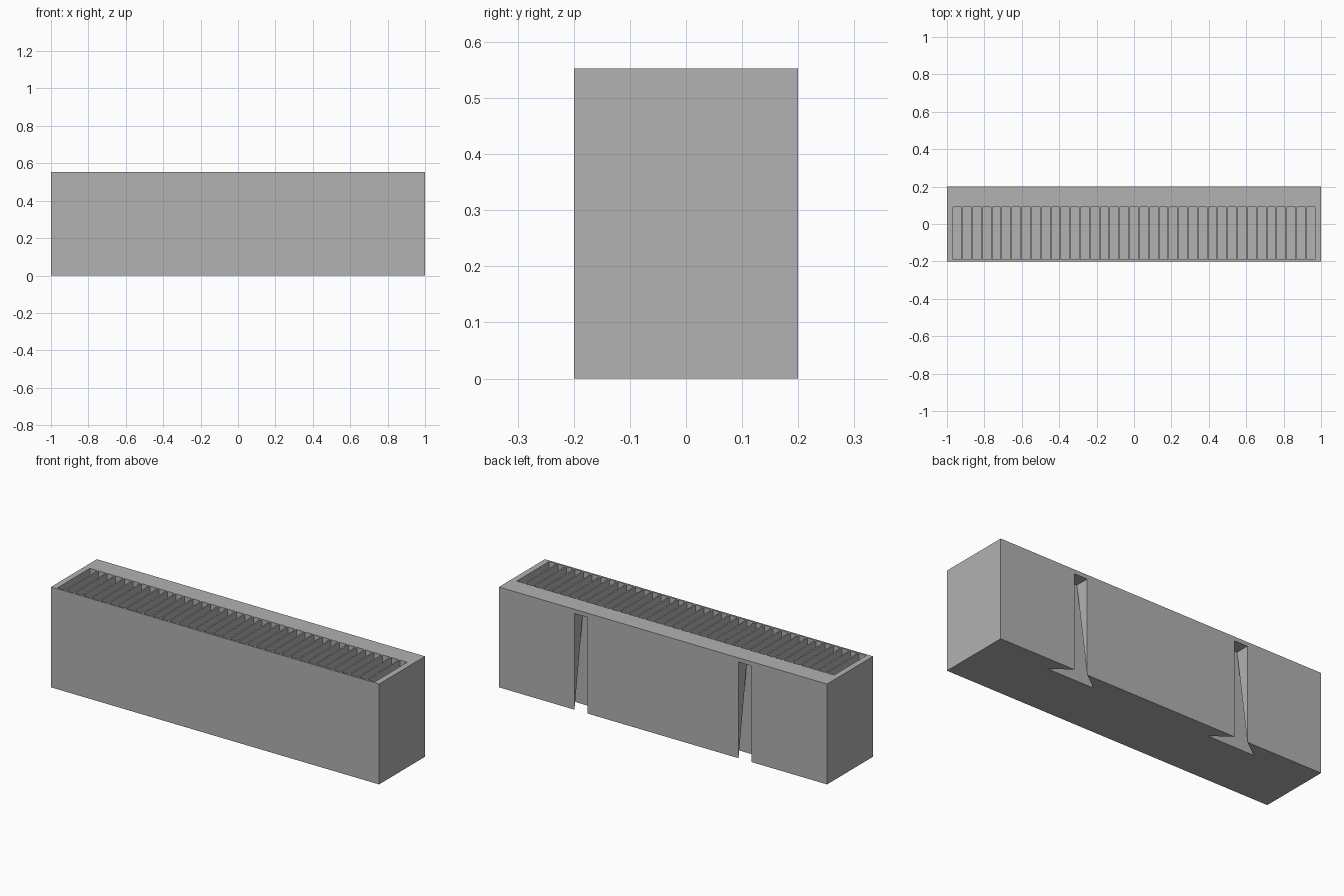
import bpy, bmesh
from mathutils import Matrix, Vector

if "Cube" in bpy.data.objects:
    bpy.data.objects.remove(bpy.data.objects["Cube"], do_unlink=True)

HEIGHT, HALF_DEPTH = 0.553, 0.2
SLOTS, PITCH, SLOT_WIDTH = 37, 0.0525, 0.0445
NECK, FLARE, INNER_Y, MOUNT_TOP = 0.04, 0.145, 0.123, 0.53

grey = bpy.data.materials.new("plain grey")
grey.use_nodes = True
colour = (0.445, 0.445, 0.445, 1)
grey.diffuse_color = colour
grey.node_tree.nodes["Principled BSDF"].inputs["Base Color"].default_value = colour


def add_box(bm, low, high):
    low, high = Vector(low), Vector(high)
    matrix = Matrix.Translation((low + high) / 2) @ Matrix.Diagonal((*(high - low), 1))
    bmesh.ops.create_cube(bm, size=1, matrix=matrix)


def finish(bm, name):
    bmesh.ops.recalc_face_normals(bm, faces=bm.faces)
    mesh = bpy.data.meshes.new(name)
    bm.to_mesh(mesh)
    bm.free()
    mesh.materials.append(grey)
    obj = bpy.data.objects.new(name, mesh)
    bpy.context.collection.objects.link(obj)
    return obj


def cut(target, cutter):
    mod = target.modifiers.new("cut", "BOOLEAN")
    mod.operation, mod.solver, mod.object = "DIFFERENCE", "EXACT", cutter
    cutter.hide_render = True
    bpy.context.view_layer.objects.active = target
    bpy.ops.object.modifier_apply(modifier=mod.name)
    bpy.data.objects.remove(cutter, do_unlink=True)


# Solid block
bm = bmesh.new()
add_box(bm, (-1, -HALF_DEPTH, 0), (1, HALF_DEPTH, HEIGHT))
body = finish(bm, "slotted_holder")

# Row of deep slots open at the top
bm = bmesh.new()
for i in range(SLOTS):
    x = (i - (SLOTS - 1) / 2) * PITCH
    add_box(bm, (x - SLOT_WIDTH / 2, -0.19, 0.02), (x + SLOT_WIDTH / 2, 0.092, 1))
cut(body, finish(bm, "slot_cutter"))


# Two dovetail mounts in the back, flared at the bottom and straight at the top
def ring(bm, x, z, half):
    outline = [(-NECK, 0.3), (-NECK, HALF_DEPTH), (-half, INNER_Y),
               (half, INNER_Y), (NECK, HALF_DEPTH), (NECK, 0.3)]
    return [bm.verts.new((x + px, py, z)) for px, py in outline]


bm = bmesh.new()
for x in (-0.5, 0.5):
    base = ring(bm, x, -0.1, FLARE)
    low = ring(bm, x, 0, FLARE)
    top = ring(bm, x, MOUNT_TOP, NECK)
    bm.faces.new(base)
    bm.faces.new(top)
    for i in range(6):
        j = (i + 1) % 6
        bm.faces.new((base[i], base[j], low[j], low[i]))
        # The twisted sides fold from the neck at the bottom to the inner top corner
        if i == 3:
            bm.faces.new((low[i], low[j], top[i]))
            bm.faces.new((low[j], top[j], top[i]))
        else:
            bm.faces.new((low[i], low[j], top[j]))
            bm.faces.new((low[i], top[j], top[i]))
cut(body, finish(bm, "mount_cutter"))
